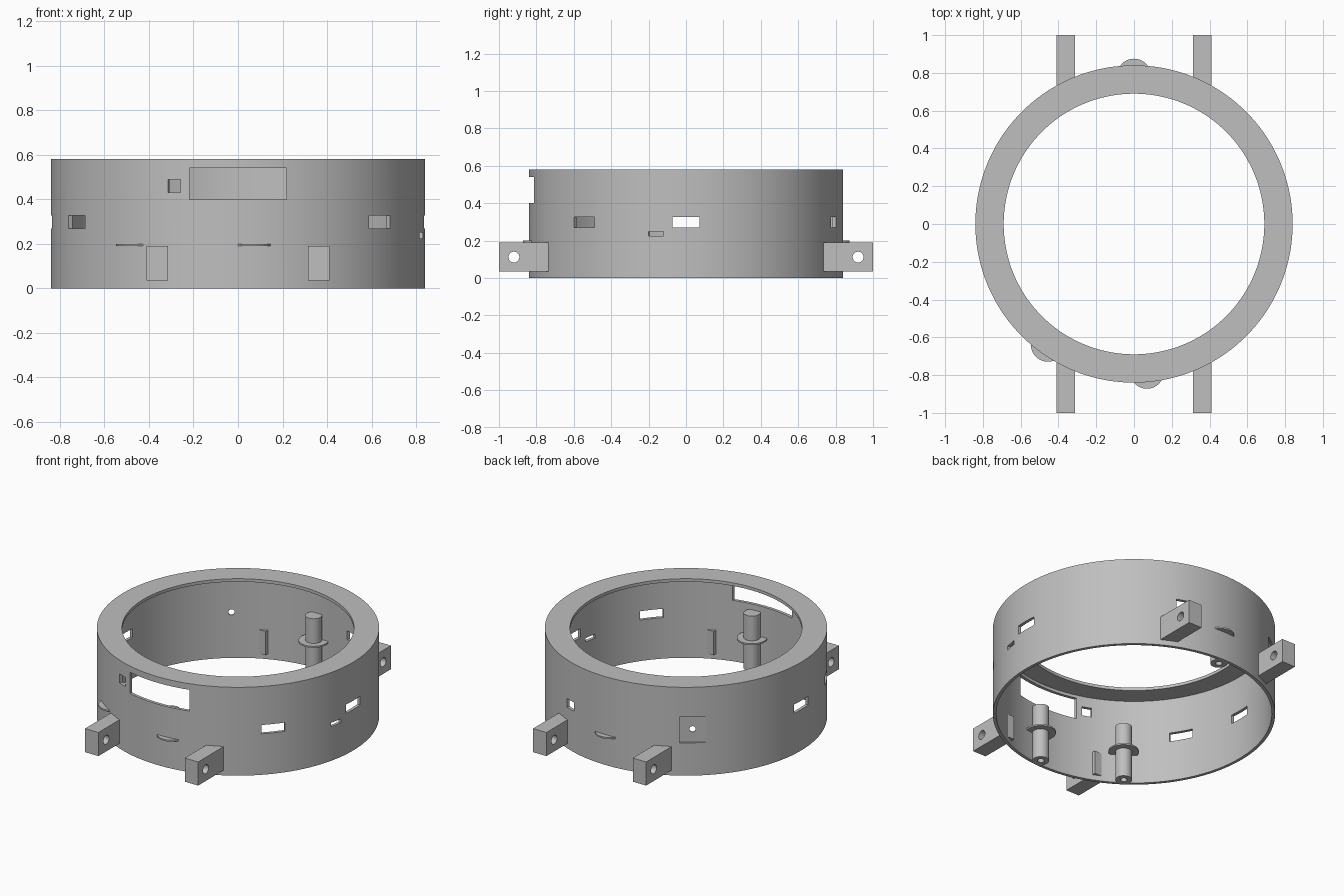
import bpy, bmesh, math
from mathutils import Matrix, Vector

cube = bpy.data.objects.get("Cube")
if cube:
    bpy.data.objects.remove(cube, do_unlink=True)

grey = bpy.data.materials.new("plain_grey")
grey.use_nodes = True
grey.diffuse_color = (0.52, 0.52, 0.52, 1)
grey.node_tree.nodes["Principled BSDF"].inputs["Base Color"].default_value = (0.52, 0.52, 0.52, 1)

OUTER, INNER, LIP, HEIGHT = 0.84, 0.82, 0.69, 0.58


def finish(name, bm):
    bmesh.ops.recalc_face_normals(bm, faces=bm.faces)
    mesh = bpy.data.meshes.new(name)
    bm.to_mesh(mesh)
    bm.free()
    mesh.materials.append(grey)
    obj = bpy.data.objects.new(name, mesh)
    bpy.context.collection.objects.link(obj)
    return obj


def box(name, size, matrix):
    bm = bmesh.new()
    bmesh.ops.create_cube(bm, size=1, matrix=matrix @ Matrix.Diagonal((*size, 1)))
    return finish(name, bm)


def cylinder(name, radius, depth, matrix, sides=48):
    bm = bmesh.new()
    bmesh.ops.create_cone(bm, cap_ends=True, segments=sides, radius1=radius,
                          radius2=radius, depth=depth, matrix=matrix)
    return finish(name, bm)


def lathe(name, profile, steps=144):
    bm = bmesh.new()
    verts = [bm.verts.new((r, 0, z)) for r, z in profile]
    edges = [bm.edges.new((verts[i - 1], verts[i])) for i in range(len(verts))]
    bmesh.ops.spin(bm, geom=verts + edges, cent=(0, 0, 0), axis=(0, 0, 1),
                   angle=math.tau, steps=steps, use_merge=True)
    bmesh.ops.remove_doubles(bm, verts=bm.verts, dist=1e-5)
    return finish(name, bm)


def cut(obj, cutter):
    cutter.hide_render = True
    mod = obj.modifiers.new("cut", "BOOLEAN")
    mod.operation = "DIFFERENCE"
    mod.solver = "EXACT"
    mod.object = cutter
    bpy.context.view_layer.objects.active = obj
    bpy.ops.object.modifier_apply(modifier=mod.name)
    bpy.data.objects.remove(cutter, do_unlink=True)


def smooth(obj):
    bpy.ops.object.select_all(action="DESELECT")
    obj.select_set(True)
    bpy.context.view_layer.objects.active = obj
    bpy.ops.object.shade_smooth_by_angle(angle=math.radians(30))


def radial(angle, radius, z):
    """Frame whose x axis points outward from the ring at this angle."""
    return (Matrix.Rotation(math.radians(angle), 4, "Z")
            @ Matrix.Translation((radius, 0, z)))


# Thin wall with an inward lip along the top
ring = lathe("ring_wall", [(OUTER, 0), (OUTER, HEIGHT), (LIP, HEIGHT),
                           (LIP, HEIGHT - 0.02), (INNER, HEIGHT - 0.02), (INNER, 0)])

# Wide front window
cut(ring, box("window_cutter", (0.435, 0.2, 0.14), Matrix.Translation((0, -0.84, 0.47))))

# Slots through the wall: angle, width, height, z
for angle, width, height, z in [(0, 0.145, 0.058, 0.298), (180, 0.145, 0.058, 0.298),
                                (210, 0.145, 0.058, 0.298), (-40.5, 0.145, 0.058, 0.298),
                                (70, 0.075, 0.058, 0.298), (250, 0.06, 0.06, 0.46),
                                (-11, 0.08, 0.026, 0.237)]:
    cut(ring, box("slot_cutter", (0.1, width, height), radial(angle, 0.83, z)))

# Square recess with a round hole
cut(ring, box("recess_cutter", (0.1, 0.155, 0.17), radial(127.7, 0.878, 0.3)))
cut(ring, cylinder("hole_cutter", 0.019, 0.2,
                   radial(127.7, 0.83, 0.3) @ Matrix.Rotation(math.pi / 2, 4, "Y"), 24))
smooth(ring)

# Four mounting lugs, each with a cross hole
for side, sx in (("left", 1), ("right", -1)):
    for end, sy in (("front", -1), ("back", 1)):
        lug = box(f"{end}_{side}_lug", (0.097, 0.265, 0.155),
                  Matrix.Translation((sx * 0.362, sy * 0.8675, 0.1125)))
        cut(lug, cylinder("lug_cutter", 0.029, 0.3,
                          Matrix.Translation((sx * 0.362, sy * 0.92, 0.112))
                          @ Matrix.Rotation(math.pi / 2, 4, "Y"), 32))
        smooth(lug)

# Three inner posts with a flange and a pilot hole from below
for name, angle in (("back", 90), ("front", -85), ("front_right", 234.5)):
    post = cylinder(f"{name}_post", 0.05, 0.362, radial(angle, 0.785, 0.181))
    cut(post, cylinder("pilot_cutter", 0.02, 0.3, radial(angle, 0.785, 0.0), 24))
    smooth(post)
    smooth(cylinder(f"{name}_flange", 0.09, 0.01, radial(angle, 0.785, 0.195), 64))
